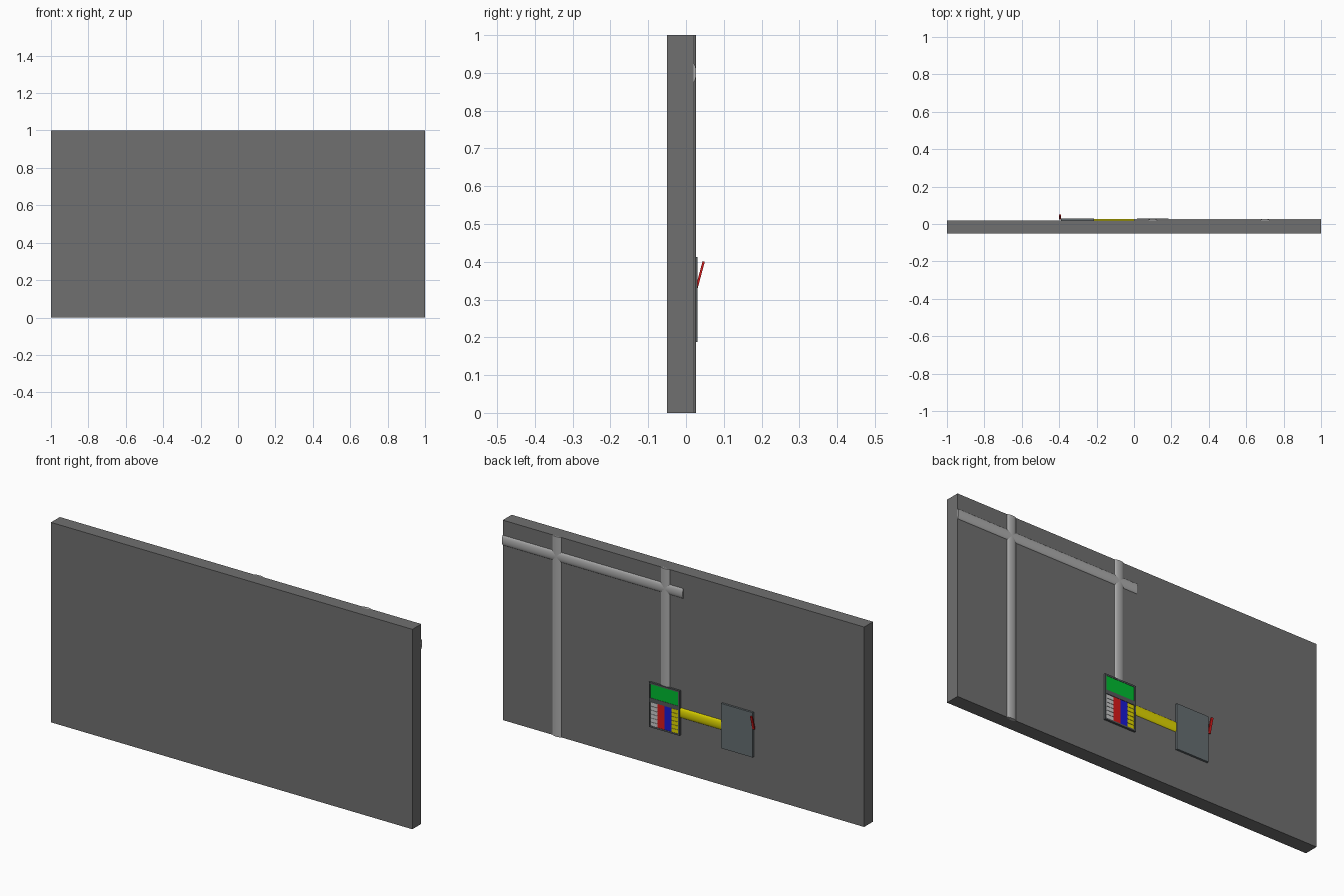
import bpy, bmesh, math
from mathutils import Matrix, Vector

if "Cube" in bpy.data.objects:
    bpy.data.objects.remove(bpy.data.objects["Cube"])


def material(name, rgb):
    m = bpy.data.materials.new(name)
    m.diffuse_color = (*rgb, 1)
    m.use_nodes = True
    m.node_tree.nodes["Principled BSDF"].inputs["Base Color"].default_value = m.diffuse_color
    return m


WALL = material("wall_grey", (0.16, 0.16, 0.16))
PIPE = material("pipe_grey", (0.42, 0.42, 0.42))
CASE = material("case_slate", (0.09, 0.10, 0.105))
BOX = material("box_slate", (0.13, 0.155, 0.165))
WHITE = material("white", (0.75, 0.75, 0.75))
RED = material("red", (0.7, 0.01, 0.01))
BLUE = material("blue", (0.01, 0.01, 0.65))
YELLOW = material("yellow", (0.75, 0.68, 0.0))
GREEN = material("green", (0.0, 0.5, 0.03))


def finish(name, bm, mat):
    me = bpy.data.meshes.new(name)
    bm.to_mesh(me)
    bm.free()
    ob = bpy.data.objects.new(name, me)
    bpy.context.collection.objects.link(ob)
    me.materials.append(mat)
    return ob


def block(name, x, y, z, mat):
    """Box given by (min, max) along each axis."""
    bm = bmesh.new()
    centre = Vector([(a + b) / 2 for a, b in (x, y, z)])
    size = [b - a for a, b in (x, y, z)]
    bmesh.ops.create_cube(bm, size=1, matrix=Matrix.Translation(centre) @ Matrix.Diagonal((*size, 1)))
    return finish(name, bm, mat)


def pipe(name, centre, length, mat, horizontal=False, width=0.025, depth=0.0085):
    """Flattened tube half sunk into the wall."""
    bm = bmesh.new()
    turn = Matrix.Rotation(math.pi / 2, 4, 'Y') if horizontal else Matrix()
    size = (length, depth, width) if horizontal else (width, depth, length)
    bmesh.ops.create_cone(bm, cap_ends=True, segments=32, radius1=1, radius2=1, depth=1,
                          matrix=Matrix.Translation(centre) @ Matrix.Diagonal((*size, 1)) @ turn)
    ob = finish(name, bm, mat)
    bpy.ops.object.select_all(action='DESELECT')
    ob.select_set(True)
    bpy.context.view_layer.objects.active = ob
    bpy.ops.object.shade_smooth_by_angle(angle=math.radians(40))
    return ob


block("wall", (-1, 1), (-0.05, 0.02), (0, 1), WALL)

# conduits
pipe("tall_pipe", (0.7, 0.0185, 0.5), 1.0, PIPE)
pipe("short_pipe", (0.1, 0.0185, 0.7), 0.6, PIPE)
pipe("cross_pipe", (0.5, 0.0185, 0.9), 1.0, PIPE, horizontal=True)
pipe("yellow_pipe", (-0.1, 0.0185, 0.3), 0.24, YELLOW, horizontal=True)

# control panel: back plate, rim and divider
X0, X1, Z0, Z1, T = 0.015, 0.185, 0.188, 0.412, 0.008
block("panel_back", (X0, X1), (0.015, 0.027), (Z0, Z1), CASE)
for i, (x, z) in enumerate([((X0, X0 + T), (Z0, Z1)), ((X1 - T, X1), (Z0, Z1)),
                            ((X0 + T, X1 - T), (Z0, Z0 + T)), ((X0 + T, X1 - T), (Z1 - T, Z1)),
                            ((X0 + T, X1 - T), (0.315, 0.335))]):
    block(f"panel_rim_{i}", x, (0.02, 0.03), z, CASE)
block("screen", (X0 + T, X1 - T), (0.025, 0.0285), (0.335, Z1 - T), GREEN)

# four coloured columns, the outer two split into keys
w = (X1 - X0 - 2 * T) / 4
for i, (label, mat, n) in enumerate([("yellow", YELLOW, 6), ("blue", BLUE, 1),
                                     ("red", RED, 1), ("white", WHITE, 6)]):
    xa = X0 + T + i * w
    h = (0.315 - Z0 - T) / n
    for k in range(n):
        za = Z0 + T + k * h
        block(f"{label}_key_{k}", (xa, xa + w), (0.025, 0.0285),
              (za, za + h - (0.002 if n > 1 else 0)), mat)

# switch box with tilted side lever
block("switch_box", (-0.39, -0.215), (0.015, 0.03), (Z0, Z1), BOX)
lever = block("switch_lever", (-0.006, 0.006), (-0.003, 0.003), (-0.036, 0.036), RED)
lever.location = (-0.395, 0.0375, 0.366)
lever.rotation_euler.x = -math.radians(15)
